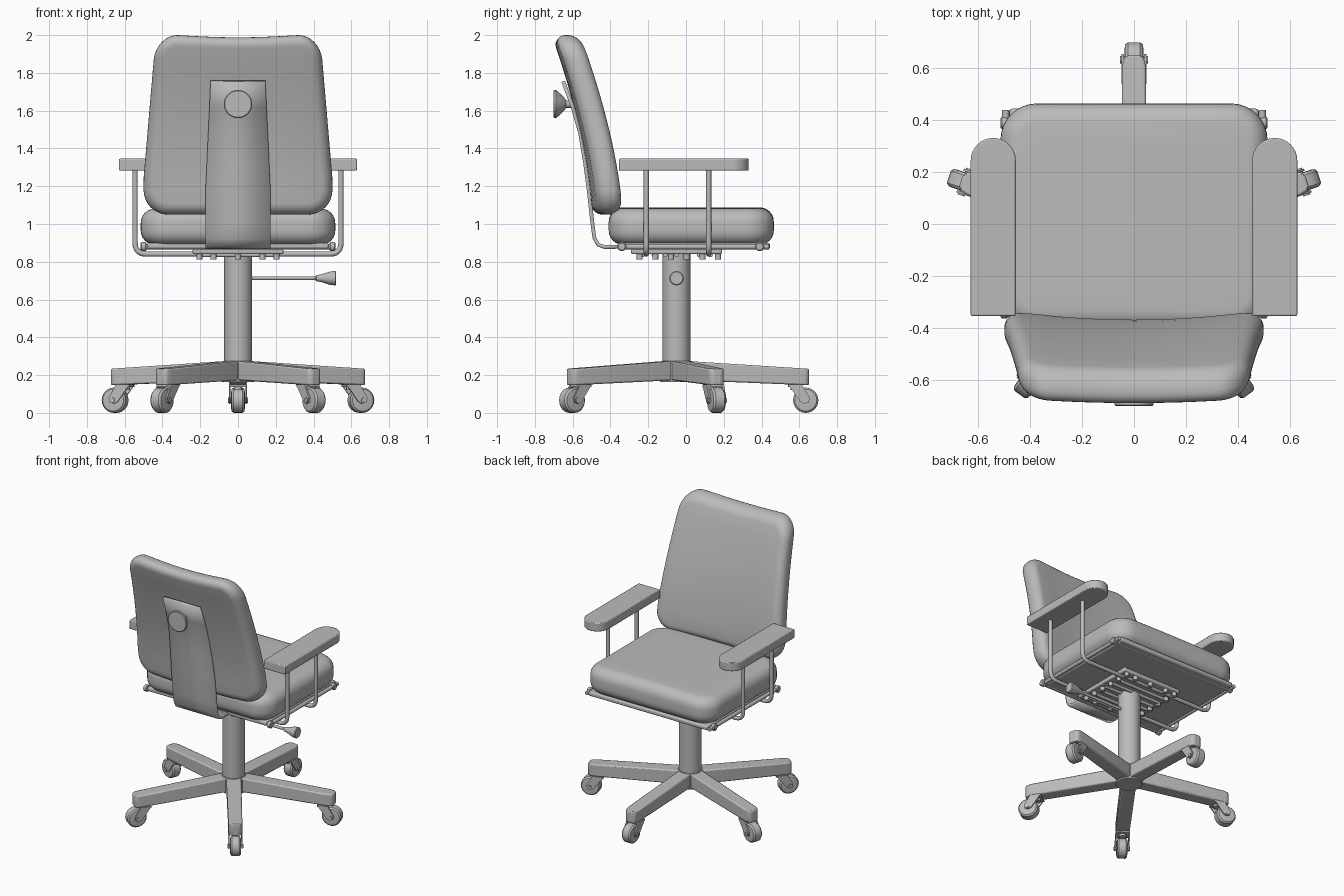
import bpy, bmesh
from math import pi, cos, sin, radians
from mathutils import Matrix, Vector

old = bpy.data.objects.get("Cube")
if old:
    bpy.data.objects.remove(old, do_unlink=True)

grey = bpy.data.materials.new("plain_grey")
grey.use_nodes = True
tone = (0.5, 0.5, 0.5, 1)
grey.diffuse_color = tone
grey.node_tree.nodes["Principled BSDF"].inputs["Base Color"].default_value = tone


def finish(bm, name, matrix=Matrix(), bevel=0, segments=2):
    """Turn a bmesh into a shaded object, with an optional edge bevel."""
    bmesh.ops.recalc_face_normals(bm, faces=bm.faces)
    mesh = bpy.data.meshes.new(name)
    bm.to_mesh(mesh)
    bm.free()
    mesh.materials.append(grey)
    ob = bpy.data.objects.new(name, mesh)
    ob.matrix_world = matrix
    bpy.context.collection.objects.link(ob)
    bpy.ops.object.select_all(action='DESELECT')
    ob.select_set(True)
    bpy.context.view_layer.objects.active = ob
    bpy.ops.object.shade_smooth_by_angle(angle=radians(35))
    if bevel:
        mod = ob.modifiers.new("edge_rounding", 'BEVEL')
        mod.width, mod.segments, mod.limit_method = bevel, segments, 'ANGLE'
    return ob


def box(name, low, high, matrix=Matrix(), bevel=0):
    low, high = Vector(low), Vector(high)
    bm = bmesh.new()
    bmesh.ops.create_cube(bm, size=1)
    for v in bm.verts:
        v.co = (low + high) / 2 + v.co * (high - low)
    return finish(bm, name, matrix, bevel)


def extrude(name, points, direction, matrix=Matrix(), bevel=0):
    """Extrude a closed flat outline along a direction."""
    bm = bmesh.new()
    face = bm.faces.new([bm.verts.new(p) for p in points])
    new = bmesh.ops.extrude_face_region(bm, geom=[face])["geom"]
    for v in new:
        if isinstance(v, bmesh.types.BMVert):
            v.co += Vector(direction)
    return finish(bm, name, matrix, bevel)


def turned(name, start, axis, profile, matrix=Matrix(), sides=24):
    """Solid of rotation; profile lists (distance along axis, radius)."""
    bm = bmesh.new()
    turn = Vector(axis).to_track_quat('Z', 'Y')
    rings = [[bm.verts.new(Vector(start) + turn @ Vector(
        (r * cos(2 * pi * i / sides), r * sin(2 * pi * i / sides), d)))
        for i in range(sides)] for d, r in profile]
    skin(bm, rings)
    return finish(bm, name, matrix)


def skin(bm, rings):
    n = len(rings[0])
    for a, b in zip(rings, rings[1:]):
        for i in range(n):
            j = (i + 1) % n
            bm.faces.new((a[i], a[j], b[j], b[i]))
    bm.faces.new(rings[0])
    bm.faces.new(rings[-1])


def rod(name, a, b, radius, matrix=Matrix(), sides=12):
    d = Vector(b) - Vector(a)
    return turned(name, a, d, [(0, radius), (d.length, radius)], matrix, sides)


def bent_tube(name, points, radius, bend):
    """Tube along a path whose inner corners are rounded."""
    pts = [Vector(p) for p in points]
    path = [pts[0]]
    for p, q, r in zip(pts, pts[1:], pts[2:]):
        a, b = q + (p - q).normalized() * bend, q + (r - q).normalized() * bend
        for k in range(7):
            t = k / 6
            path.append(a * (1 - t) ** 2 + q * 2 * t * (1 - t) + b * t * t)
    path.append(pts[-1])
    bm, rings = bmesh.new(), []
    for i, p in enumerate(path):
        d = (path[min(i + 1, len(path) - 1)] - path[max(i - 1, 0)]).normalized()
        side = Vector((0, 1, 0))
        up = d.cross(side)
        rings.append([bm.verts.new(p + radius * (side * cos(k * pi / 6) + up * sin(k * pi / 6)))
                      for k in range(12)])
    skin(bm, rings)
    return finish(bm, name)


def rounded_outline(w, h, r, steps=8, along=10):
    """Rounded rectangle, half sizes w and h, with points along its sides."""
    corners = []
    for k, (sx, sy) in enumerate(((1, 1), (-1, 1), (-1, -1), (1, -1))):
        corners.append([Vector((sx * (w - r) + r * cos(pi / 2 * (k + i / steps)),
                                sy * (h - r) + r * sin(pi / 2 * (k + i / steps))))
                        for i in range(steps + 1)])
    out = []
    for k in range(4):
        out += corners[k]
        a, b = corners[k][-1], corners[(k + 1) % 4][0]
        out += [a.lerp(b, i / along) for i in range(1, along)]
    return out


def cushion(name, w, h, t, corner, rim, warp):
    """Padded slab, half sizes w, h, t, reshaped by the warp function."""
    layers = [(rim * (1 - cos(a)), t - rim + rim * sin(a), 1)
              for a in (i * pi / 12 for i in range(7))]
    layers += [(rim, t, s) for s in (0.8, 0.6, 0.4, 0.2, 0.05)]
    full = [(i, -z, s) for i, z, s in reversed(layers)] + layers
    bm = bmesh.new()
    rings = []
    for inset, z, s in full:
        ring = rounded_outline(w - inset, h - inset, max(corner - inset, 0.02))
        rings.append([bm.verts.new(warp(p.x * s, p.y * s, z)) for p in ring])
    skin(bm, rings)
    return finish(bm, name)


# Seat and backrest cushions
def seat_warp(x, y, z):
    crown = 0.008 * (1 - (x / 0.515) ** 2) if z > 0 else 0
    return (x, y + 0.028, 0.985 + z + crown)


def back_warp(x, v, w):
    t = (v + 0.475) / 0.95
    taper = 1 - 0.13 * max(0, t - 0.2) / 0.8
    wrap = 0.04 * (x / 0.5) ** 2 * (1 - 0.6 * t)
    y = -0.435 - 0.205 * t ** 1.6 + wrap + w
    dip = 0.012 * t ** 4 * (1 - min(1, abs(x) / 0.35) ** 2)
    return (x * taper, y, 1.05 + 0.95 * t - dip)


cushion("seat_cushion", 0.515, 0.437, 0.095, 0.14, 0.075, seat_warp)
cushion("backrest_cushion", 0.5, 0.475, 0.068, 0.13, 0.06, back_warp)

# Seat pan, rod frame and its corner joints
box("seat_pan", (-0.48, -0.36, 0.868), (0.48, 0.445, 0.9), bevel=0.01)
for y in (-0.34, 0.39):
    rod("cross_rod", (-0.51, y, 0.88), (0.51, y, 0.88), 0.015)
    for s in (-1, 1):
        turned("corner_joint", (s * 0.485, y, 0.88), (s, 0, 0),
               [(0, 0.018), (0.005, 0.024), (0.025, 0.024), (0.03, 0.018)])
for s in (-1, 1):
    rod("side_rod", (s * 0.495, -0.36, 0.88), (s * 0.495, 0.44, 0.88), 0.014)

# Mechanism plate with slats and bolts
box("mechanism_plate", (-0.24, -0.29, 0.84), (0.24, 0.19, 0.87), bevel=0.008)
for i in range(7):
    y = -0.23 + i * 0.06
    rod("slat", (-0.2, y, 0.836), (0.2, y, 0.836), 0.012)
for i in range(6):
    y = -0.245 + i * 0.083
    for x in (-0.205, 0.205):
        rod("bolt", (x, y, 0.812), (x, y, 0.845), 0.016)
for x in (-0.13, 0, 0.13):
    for y in (-0.245, 0.17):
        rod("bolt", (x, y, 0.812), (x, y, 0.845), 0.016)

# Armrests: bent tubes and pads with a round front end
for s in (-1, 1):
    for y in (-0.21, 0.12):
        bent_tube("armrest_tube", [(s * 0.545, y, 1.3), (s * 0.545, y, 0.841),
                                   (s * 0.2, y, 0.841)], 0.014, 0.06)
    cx, r = s * 0.543, 0.087
    pad = [(cx - r, -0.355, 1.282), (cx + r, -0.355, 1.282)]
    pad += [(cx + r * cos(i * pi / 16), 0.245 + r * sin(i * pi / 16), 1.282) for i in range(17)]
    extrude("armrest_pad", pad, (0, 0, 0.064), bevel=0.006)

# Backrest bracket: bent strip, narrower to the top
strip = [(-0.3, 0.88), (-0.43, 0.878), (-0.465, 0.89), (-0.485, 0.925), (-0.495, 1.0),
         (-0.515, 1.18), (-0.535, 1.33), (-0.56, 1.48), (-0.6, 1.62), (-0.65, 1.755)]
bm = bmesh.new()
rows = []
for y, z in strip:
    w = 0.172 if z < 1.18 else 0.172 - 0.027 * (z - 1.18) / 0.575
    rows.append([bm.verts.new((sx * w, y, z)) for sx in (-1, 1)])
for a, b in zip(rows, rows[1:]):
    bm.faces.new((a[0], a[1], b[1], b[0]))
bracket = finish(bm, "backrest_bracket")
solid = bracket.modifiers.new("thickness", 'SOLIDIFY')
solid.thickness, solid.offset = 0.02, 0

# Adjustment knob and height lever
turned("backrest_knob", (0, -0.56, 1.635), (0, -1, 0),
       [(0, 0.02), (0.075, 0.02), (0.085, 0.035), (0.122, 0.07), (0.128, 0.075),
        (0.138, 0.075), (0.142, 0.07)], sides=32)
turned("height_lever", (0.05, -0.05, 0.713), (1, 0, 0),
       [(0, 0.01), (0.36, 0.01), (0.365, 0.016), (0.39, 0.02), (0.44, 0.036),
        (0.465, 0.038), (0.47, 0.033)])

# Column and hub
turned("column", (0, -0.05, 0.2), (0, 0, 1), [(0, 0.074), (0.64, 0.074)], sides=32)
turned("base_hub", (0, -0.05, 0.163), (0, 0, 1),
       [(0, 0.085), (0.015, 0.09), (0.1, 0.09), (0.112, 0.08)], sides=32)

# Five legs, each with a caster; +x is outward in leg space
for k in range(5):
    place = Matrix.Translation((0, -0.05, 0)) @ Matrix.Rotation(radians(90 + 72 * k), 4, 'Z')
    bm = bmesh.new()
    rings = []
    for x, w, low, top in ((0, 0.05, 0.175, 0.278), (0.66, 0.046, 0.148, 0.236),
                           (0.69, 0.038, 0.147, 0.234), (0.702, 0.022, 0.147, 0.233)):
        rings.append([bm.verts.new((x, y, z)) for y, z in
                      ((-w, low), (w, low), (w, top), (-w, top))])
    skin(bm, rings)
    finish(bm, "base_leg", place, bevel=0.008)
    rod("caster_stem", (0.625, 0, 0.12), (0.625, 0, 0.16), 0.022, place)
    box("caster_hood", (0.59, -0.048, 0.136), (0.665, 0.048, 0.149), place, 0.003)
    fork = [(0.59, 0.149), (0.665, 0.149), (0.705, 0.08), (0.7, 0.055), (0.675, 0.048), (0.655, 0.06)]
    for y in (-0.048, 0.039):
        extrude("caster_fork", [(x, y, z) for x, z in fork], (0, 0.009, 0), place)
    turned("caster_wheel", (0.684, -0.036, 0.067), (0, 1, 0),
           [(0, 0.045), (0.002, 0.058), (0.012, 0.067), (0.06, 0.067),
            (0.07, 0.058), (0.072, 0.045)], place)
    rod("caster_axle", (0.684, -0.054, 0.067), (0.684, 0.054, 0.067), 0.014, place)
